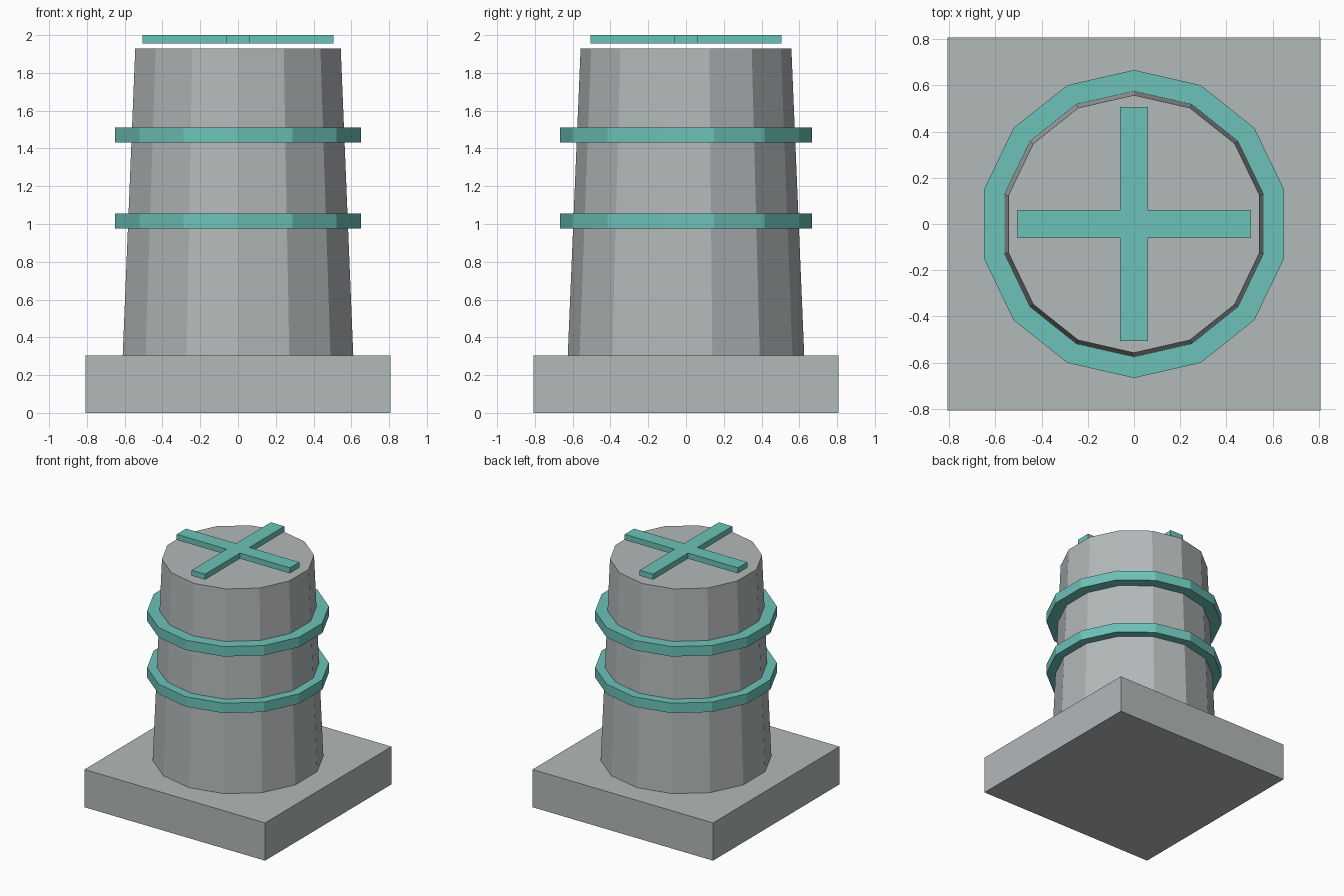
import bpy, bmesh, math

if "Cube" in bpy.data.objects:
    bpy.data.objects.remove(bpy.data.objects["Cube"])


def material(name, color):
    m = bpy.data.materials.new(name)
    m.diffuse_color = (*color, 1)
    m.use_nodes = True
    m.node_tree.nodes["Principled BSDF"].inputs["Base Color"].default_value = m.diffuse_color
    return m


GREY = material("stone grey", (0.45, 0.48, 0.49))
TEAL = material("teal", (0.15, 0.54, 0.48))


def extrude(name, bottom, top, z0, z1, mat):
    """Flat-faced solid between two matching outlines."""
    bm = bmesh.new()
    a = [bm.verts.new((x, y, z0)) for x, y in bottom]
    b = [bm.verts.new((x, y, z1)) for x, y in top]
    bm.faces.new(a[::-1])
    bm.faces.new(b)
    n = len(a)
    for i in range(n):
        j = (i + 1) % n
        bm.faces.new((a[i], a[j], b[j], b[i]))
    me = bpy.data.meshes.new(name)
    bm.to_mesh(me)
    bm.free()
    me.materials.append(mat)
    ob = bpy.data.objects.new(name, me)
    bpy.context.collection.objects.link(ob)
    return ob


def polygon(r, n=14):
    # first corner points to +y
    return [(r * math.cos(math.pi / 2 + 2 * math.pi * i / n),
             r * math.sin(math.pi / 2 + 2 * math.pi * i / n)) for i in range(n)]


# Square base slab
s = 0.807
square = [(-s, -s), (s, -s), (s, s), (-s, s)]
extrude("base", square, square, 0, 0.305, GREY)

# Tapered column
extrude("column", polygon(0.626), polygon(0.558), 0.305, 1.928, GREY)

# Two bands
for name, z in (("lower_band", 0.975), ("upper_band", 1.432)):
    extrude(name, polygon(0.667), polygon(0.667), z, z + 0.08, TEAL)

# Cross hovering just above the column top
w, h = 0.06, 0.506
arm = [(h, -w), (h, w), (w, w)]
cross = []
for k in range(4):
    c, d = ((1, 0), (0, 1), (-1, 0), (0, -1))[k]
    cross += [(x * c - y * d, x * d + y * c) for x, y in arm]
extrude("top_cross", cross, cross, 1.955, 2.0, TEAL)
